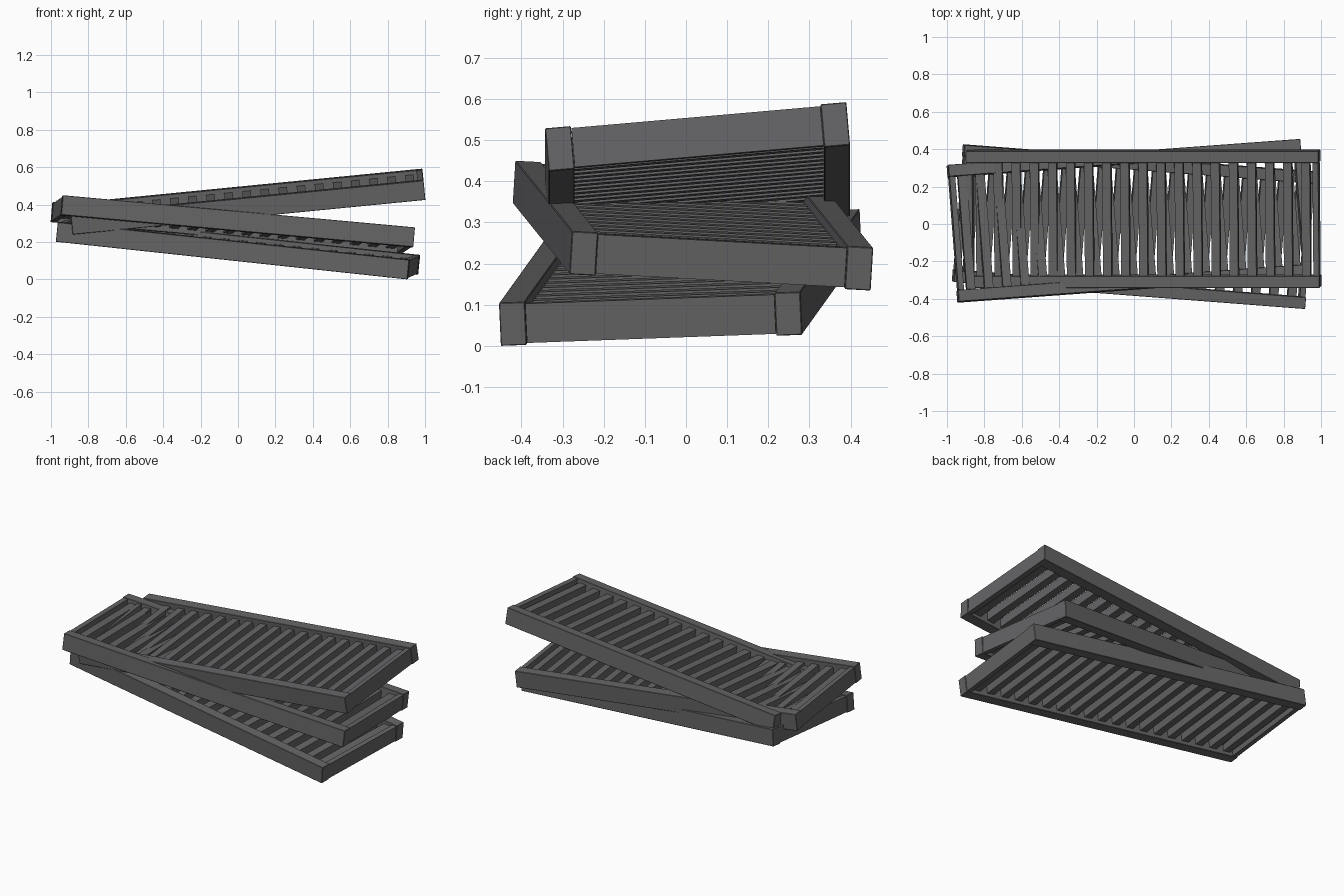
import bpy
from math import radians
from mathutils import Euler, Matrix, Vector

cube = bpy.data.objects.get("Cube")
if cube:
    bpy.data.objects.remove(cube, do_unlink=True)

# Single dark grey paint
paint = bpy.data.materials.new("dark_grey_paint")
paint.use_nodes = True
colour = (0.13, 0.13, 0.135, 1)
paint.diffuse_color = colour
bsdf = paint.node_tree.nodes["Principled BSDF"]
bsdf.inputs["Base Color"].default_value = colour
bsdf.inputs["Roughness"].default_value = 0.7

# Shared shutter dimensions
LENGTH, WIDTH, DEPTH = 1.895, 0.735, 0.105
STILE, RAIL = 0.063, 0.03
SLATS, PITCH = 19, 0.0972
SLAT_WIDTH, SLAT_DEPTH = 0.046, 0.06


def board(name, size, place, bevel=0.0):
    """Box of the given size, placed by a matrix."""
    bpy.ops.mesh.primitive_cube_add(size=1)
    obj = bpy.context.object
    obj.name = name
    obj.data.transform(Matrix.Diagonal((*size, 1)))
    obj.matrix_world = place
    obj.data.materials.append(paint)
    if bevel:
        mod = obj.modifiers.new("soft_edge", "BEVEL")
        mod.width = bevel
        mod.segments = 1
    return obj


def shutter(label, centre, roll, pitch, yaw):
    """Slatted shutter: two stiles, two end rails and a row of slats."""
    turn = Euler([radians(a) for a in (roll, pitch, yaw)], "XYZ")
    frame = Matrix.Translation(centre) @ turn.to_matrix().to_4x4()

    for side, word in ((-1, "front"), (1, "back")):
        offset = Vector((0, side * (WIDTH - STILE) / 2, 0))
        board(f"{label}_{word}_stile", (LENGTH, STILE, DEPTH),
              frame @ Matrix.Translation(offset), 0.002)

    inner = WIDTH - 2 * STILE
    for side, word in ((-1, "right"), (1, "left")):
        offset = Vector((side * (LENGTH / 2 - RAIL / 2 - 0.003), 0, 0))
        board(f"{label}_{word}_rail", (RAIL, inner - 0.002, DEPTH - 0.009),
              frame @ Matrix.Translation(offset))

    for i in range(SLATS):
        offset = Vector(((i - (SLATS - 1) / 2) * PITCH, 0, 0))
        board(f"{label}_slat_{i + 1}", (SLAT_WIDTH, inner + 0.01, SLAT_DEPTH),
              frame @ Matrix.Translation(offset))


# Three shutters lying loosely on one another
shutter("bottom_shutter", (0.0, -0.014, 0.166), 2.1, 6.1, -4.4)
shutter("middle_shutter", (-0.028, 0.017, 0.292), -3.1, 5.2, 4.2)
shutter("top_shutter", (0.051, 0.028, 0.416), 5.0, -5.6, 0)
